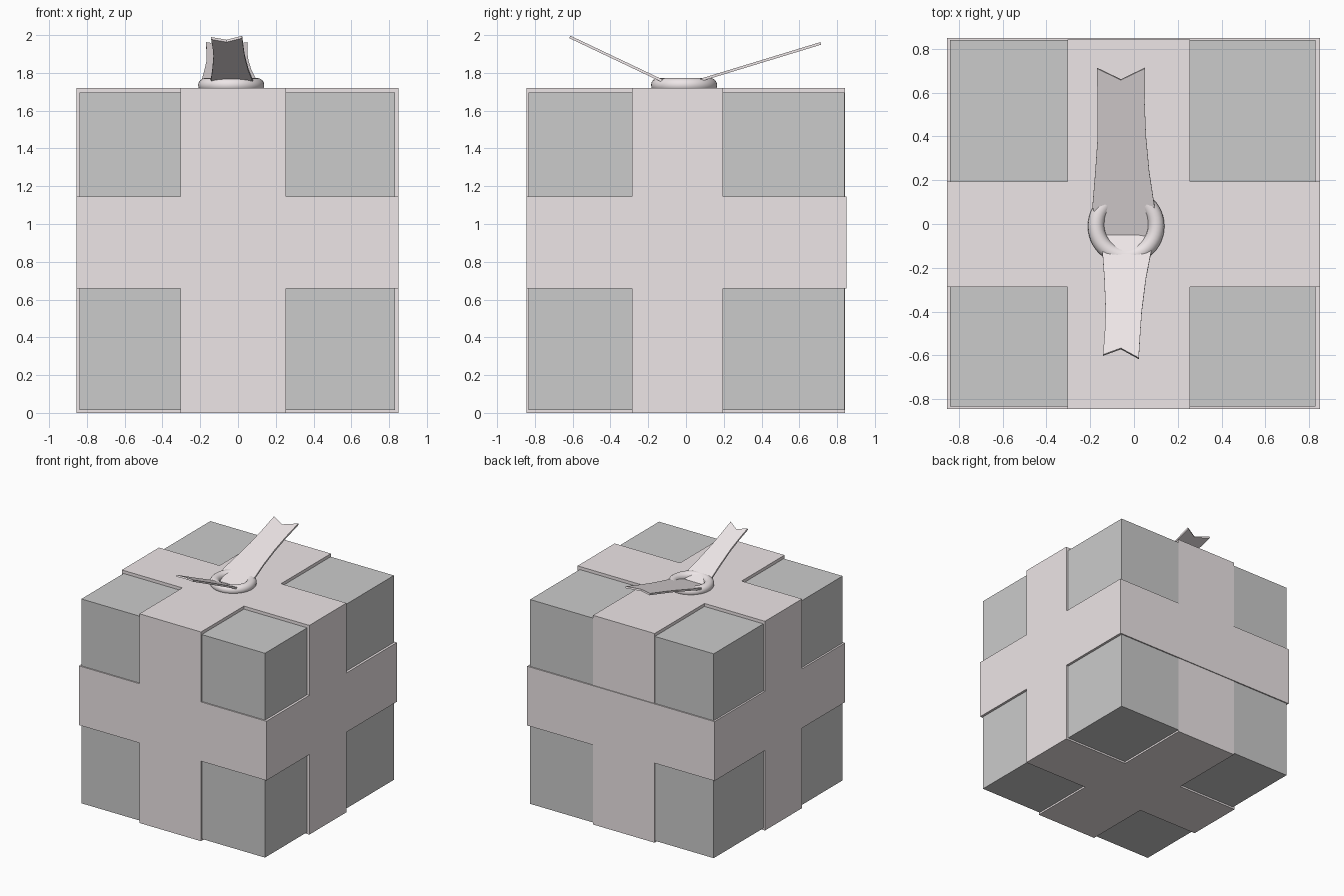
import bpy, bmesh

if "Cube" in bpy.data.objects:
    bpy.data.objects.remove(bpy.data.objects["Cube"])

ribbon_mat = bpy.data.materials.new("ribbon_pale_pink")
ribbon_mat.diffuse_color = (0.85, 0.79, 0.80, 1)
ribbon_mat.use_nodes = True
ribbon_mat.node_tree.nodes["Principled BSDF"].inputs["Base Color"].default_value = ribbon_mat.diffuse_color


def box(name, lo, hi, mat=None):
    """Axis-aligned box between two corners."""
    bm = bmesh.new()
    bmesh.ops.create_cube(bm, size=1)
    for v in bm.verts:
        v.co = [(a + b) / 2 + c * (b - a) for a, b, c in zip(lo, hi, v.co)]
    me = bpy.data.meshes.new(name)
    bm.to_mesh(me)
    bm.free()
    ob = bpy.data.objects.new(name, me)
    bpy.context.collection.objects.link(ob)
    if mat:
        me.materials.append(mat)
    return ob


def bow_tail(name, rows, slope, z0, y0, thickness=0.014):
    """Flat ribbon tail; each row is (y left, y middle, y right, x left, x right)."""
    bm = bmesh.new()
    grid = []
    for yl, ym, yr, xl, xr in rows:
        pts = ((xl, yl), ((xl + xr) / 2, ym), (xr, yr))
        grid.append([bm.verts.new((x, y, z0 + slope * (y - y0))) for x, y in pts])
    for a, b in zip(grid, grid[1:]):
        for i in range(2):
            bm.faces.new((a[i], a[i + 1], b[i + 1], b[i]))
    bmesh.ops.recalc_face_normals(bm, faces=bm.faces)
    me = bpy.data.meshes.new(name)
    bm.to_mesh(me)
    bm.free()
    me.materials.append(ribbon_mat)
    ob = bpy.data.objects.new(name, me)
    bpy.context.collection.objects.link(ob)
    mod = ob.modifiers.new("thickness", 'SOLIDIFY')
    mod.thickness = thickness
    mod.offset = 0
    return ob


# Gift box
box("gift_box", (-0.84, -0.835, 0.015), (0.83, 0.84, 1.695))

# Three ribbon bands, joined into one wrap
wrap = box("ribbon_wrap", (-0.855, -0.845, 0.658), (0.85, 0.85, 1.145), ribbon_mat)
bands = [
    box("band_front_back", (-0.305, -0.845, 0), (0.255, 0.843, 1.72), ribbon_mat),
    box("band_left_right", (-0.855, -0.287, 0), (0.85, 0.195, 1.72), ribbon_mat),
]
for band in bands:
    mod = wrap.modifiers.new("join_" + band.name, 'BOOLEAN')
    mod.operation = 'UNION'
    mod.solver = 'EXACT'
    mod.object = band
bpy.context.view_layer.objects.active = wrap
for mod in list(wrap.modifiers):
    bpy.ops.object.modifier_apply(modifier=mod.name)
for band in bands:
    bpy.data.objects.remove(band)

# Knot ring
bpy.ops.mesh.primitive_torus_add(location=(-0.036, -0.01, 1.735), major_radius=0.137,
                                 minor_radius=0.038, major_segments=48, minor_segments=16)
ring = bpy.context.object
ring.name = "bow_ring"
ring.data.materials.append(ribbon_mat)
bpy.ops.object.shade_smooth_by_angle()

# Bow tails with notched ends
bow_tail("back_bow_tail", [
    (-0.08, -0.09, -0.08, -0.12, 0.05),
    (0.0, 0.0, 0.0, -0.165, 0.075),
    (0.08, 0.08, 0.08, -0.19, 0.094),
    (0.24, 0.24, 0.24, -0.177, 0.07),
    (0.40, 0.40, 0.40, -0.166, 0.055),
    (0.55, 0.55, 0.55, -0.166, 0.049),
    (0.713, 0.66, 0.713, -0.17, 0.05)], 0.305, 1.766, 0.09)
bow_tail("front_bow_tail", [
    (-0.035, -0.045, -0.06, -0.13, 0.06),
    (-0.12, -0.12, -0.12, -0.145, 0.08),
    (-0.25, -0.25, -0.25, -0.136, 0.055),
    (-0.40, -0.40, -0.40, -0.13, 0.036),
    (-0.50, -0.50, -0.50, -0.134, 0.029),
    (-0.60, -0.57, -0.615, -0.142, 0.022)], -0.475, 1.76, -0.13)
